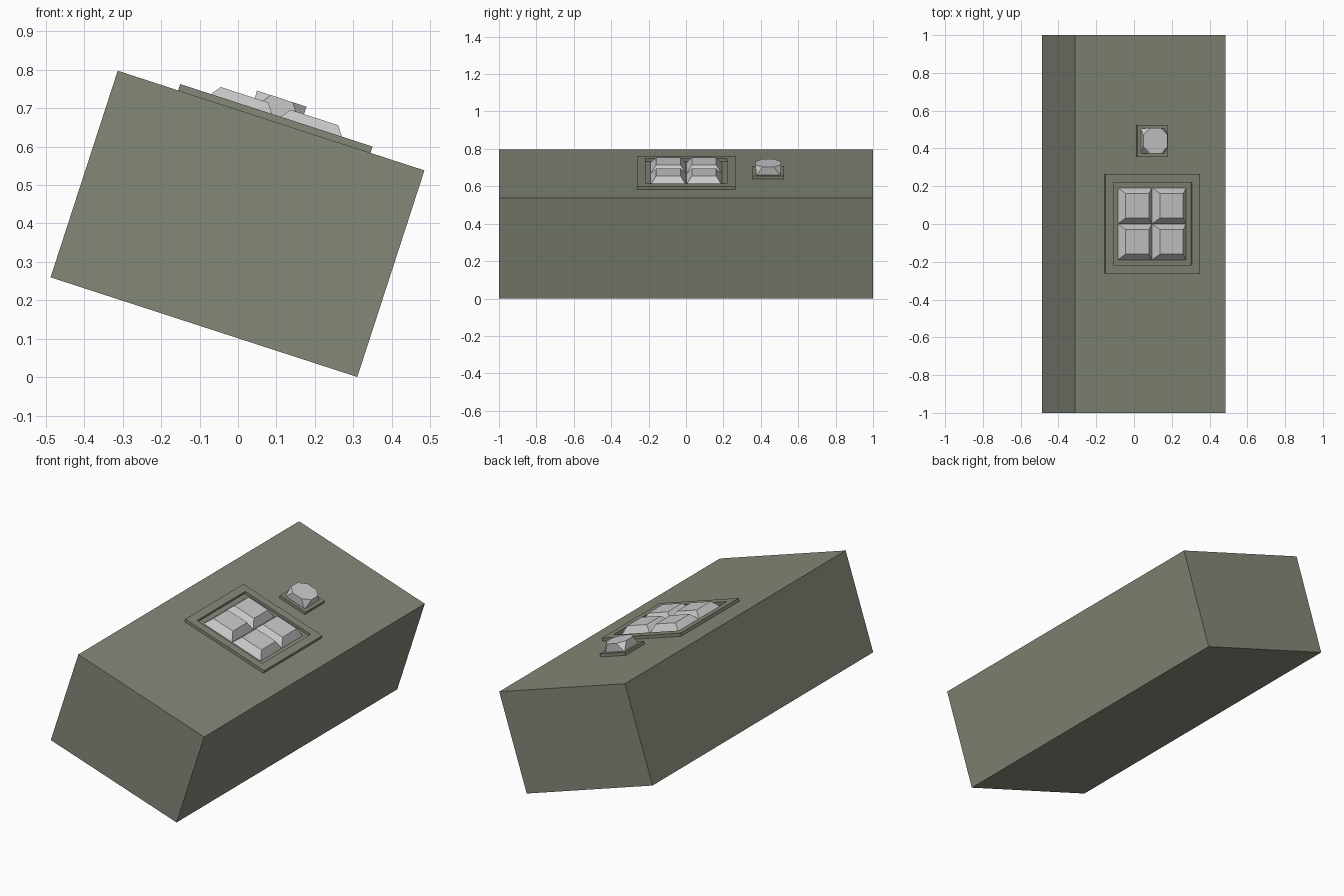
import bpy, bmesh, math
from mathutils import Matrix, Vector

if "Cube" in bpy.data.objects:
    bpy.data.objects.remove(bpy.data.objects["Cube"])

# Local frame of the sloping top face: x down the slope, z along its normal
TILT = (Matrix.Translation((0.086, 0, 0.6675))
        @ Matrix.Rotation(math.radians(18), 4, 'Y'))

olive = bpy.data.materials.new("olive_paint")
olive.diffuse_color = (0.23, 0.25, 0.19, 1)
olive.use_nodes = True
olive.node_tree.nodes["Principled BSDF"].inputs["Base Color"].default_value = olive.diffuse_color


def finish(bm, name, mat=None):
    bmesh.ops.recalc_face_normals(bm, faces=bm.faces)
    me = bpy.data.meshes.new(name)
    bm.to_mesh(me)
    bm.free()
    ob = bpy.data.objects.new(name, me)
    ob.matrix_world = TILT
    bpy.context.collection.objects.link(ob)
    if mat:
        me.materials.append(mat)
    return ob


def square(hx, hy, z, cut=0):
    """Rectangle outline, optionally with cut corners (8 points)."""
    if not cut:
        return [(-hx, -hy, z), (hx, -hy, z), (hx, hy, z), (-hx, hy, z)]
    return [(-hx + cut, -hy, z), (hx - cut, -hy, z), (hx, -hy + cut, z), (hx, hy - cut, z),
            (hx - cut, hy, z), (-hx + cut, hy, z), (-hx, hy - cut, z), (-hx, -hy + cut, z)]


def loft(name, center, outlines, mat=None):
    """Skin successive outlines and cap both ends."""
    bm = bmesh.new()
    c = Vector((center[0], center[1], 0))
    rings = [[bm.verts.new(Vector(p) + c) for p in o] for o in outlines]
    for a, b in zip(rings, rings[1:]):
        for i in range(len(a)):
            j = (i + 1) % len(a)
            bm.faces.new((a[i], a[j], b[j], b[i]))
    bm.faces.new(rings[0][::-1])
    bm.faces.new(rings[-1])
    return finish(bm, name, mat)


# Tilted console body
loft("console_body", (0, 0), [square(0.4195, 1, -0.565), square(0.4195, 1, 0)], olive)

# Raised frame with a sunken tray for the keys
U = 0.009
loft("key_frame", (U, 0.001),
     [square(0.263, 0.263, 0), square(0.263, 0.263, 0.0172),
      square(0.218, 0.218, 0.0172), square(0.218, 0.218, 0.002)], olive)

# Two by two tapered keys
for i in (-1, 1):
    for j in (-1, 1):
        loft(f"key_{(i + 1) // 2}_{(j + 1) // 2}", (U + i * 0.0955, 0.001 + j * 0.0955),
             [square(0.095, 0.095, 0.002), square(0.065, 0.065, 0.0425)])

# Single knob: square foot blending to an eight-sided top, on its own plate
loft("knob_plate", (U, 0.44), [square(0.085, 0.085, 0), square(0.085, 0.085, 0.0172)], olive)
loft("knob", (U, 0.44),
     [square(0.066, 0.066, 0.0172, 0.004), square(0.068, 0.068, 0.0628, 0.038)])
